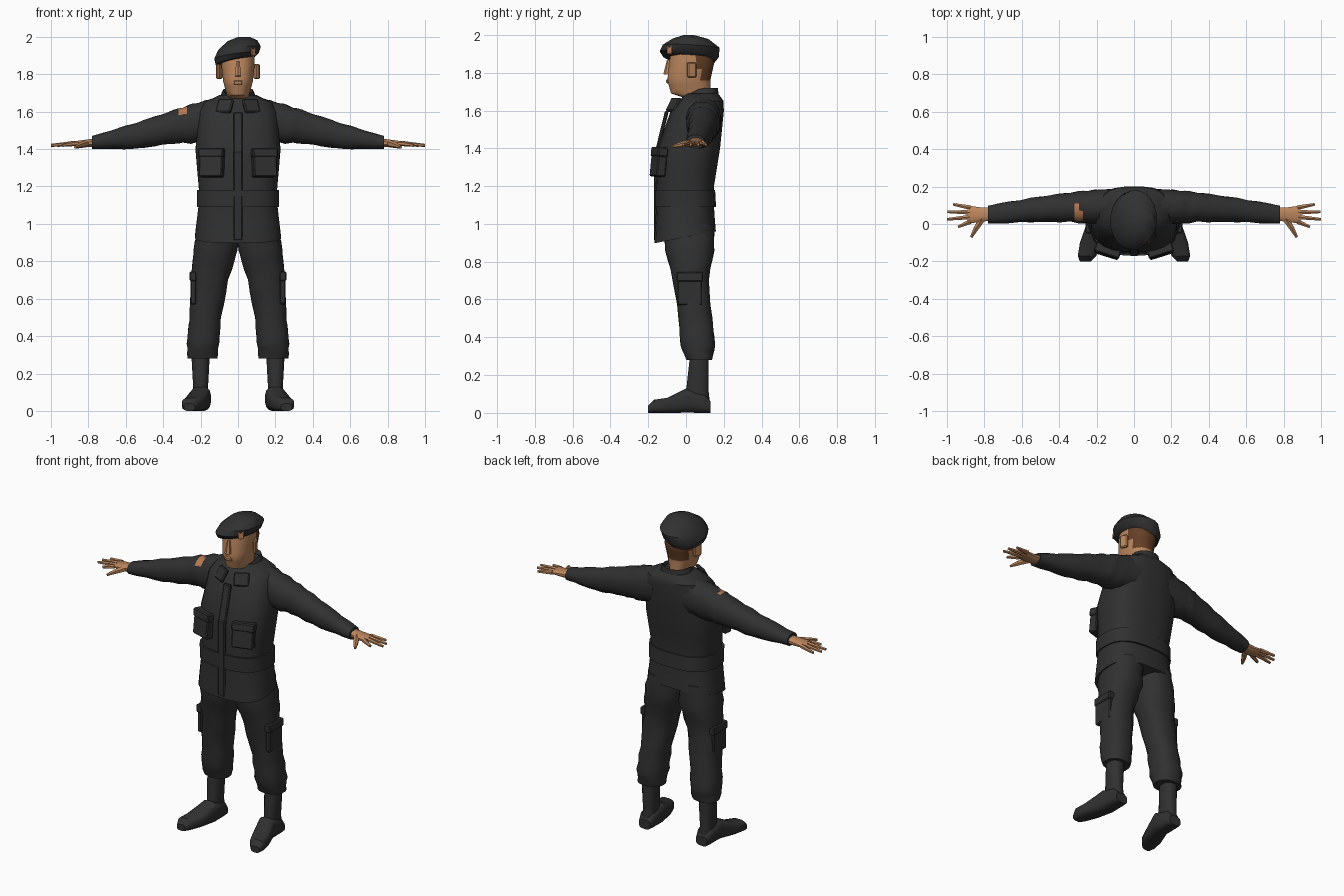
import bpy, bmesh, math
from mathutils import Vector, Matrix

if "Cube" in bpy.data.objects:
    bpy.data.objects.remove(bpy.data.objects["Cube"], do_unlink=True)


def material(name, red, green, blue):
    result = bpy.data.materials.new(name)
    result.use_nodes = True
    result.diffuse_color = (red, green, blue, 1)
    shader = result.node_tree.nodes["Principled BSDF"]
    shader.inputs["Base Color"].default_value = result.diffuse_color
    shader.inputs["Roughness"].default_value = .9
    return result


CLOTH = material("charcoal cloth", .03, .03, .03)
LEATHER = material("black leather", .03, .03, .03)
SHIRT = material("dark undershirt", .02, .02, .03)
SKIN = material("tan skin", .5, .24, .11)
HAIR = material("brown hair", .13, .05, .02)
COPPER = material("copper badge", .48, .2, .09)
parts = []


def finish(name, mesh_builder, *materials):
    bmesh.ops.recalc_face_normals(mesh_builder, faces=mesh_builder.faces)
    mesh = bpy.data.meshes.new(name)
    mesh_builder.to_mesh(mesh)
    mesh_builder.free()
    part = bpy.data.objects.new(name, mesh)
    bpy.context.collection.objects.link(part)
    for item in materials:
        mesh.materials.append(item)
    parts.append(part)
    return part


def subdivide(sections, steps):
    """Insert evenly blended sections between the given ones."""
    sections = [Vector(section) for section in sections]
    rows = [low.lerp(high, step / steps)
            for low, high in zip(sections, sections[1:]) for step in range(steps)]
    return rows + [sections[-1]]


def squash(value, power):
    return math.copysign(abs(value) ** power, value)


def loft(name, materials, axis, sections, sides=16, power=.85, side=1,
         steps=1, folds=0, move=None, caps=True):
    """Skin rounded sections: position, half width (or low, high), then low, high."""
    builder = bmesh.new()
    loops = []
    for row in subdivide(sections, steps):
        position, *bounds = row
        if len(bounds) < 4:
            bounds.insert(0, -bounds[0])
        a_low, a_high, b_low, b_high = bounds
        loop = []
        for index in range(sides):
            angle = math.tau * (index + .5) / sides
            swell = 1 + folds * math.sin(70 * position + 2 * angle)
            across = squash(math.cos(angle), power) * swell
            along = squash(math.sin(angle), power) * swell
            a = (a_low + a_high + (a_high - a_low) * across) / 2
            b = (b_low + b_high + (b_high - b_low) * along) / 2
            point = Vector({"x": (position, a, b), "y": (a, position, b),
                            "z": (a, b, position)}[axis])
            if move:
                point += Vector(move(point))
            point.x *= side
            loop.append(builder.verts.new(point))
        loops.append(loop)
    for lower, upper in zip(loops, loops[1:]):
        for index in range(sides):
            following = (index + 1) % sides
            builder.faces.new((lower[index], lower[following],
                               upper[following], upper[index]))
    if caps:
        builder.faces.new(loops[0])
        builder.faces.new(loops[-1])
    return finish(name, builder, *materials)


def tube(name, mat, start, end, start_radius, end_radius):
    start, end = Vector(start), Vector(end)
    span = end - start
    turn = span.to_track_quat("Z", "Y").to_matrix().to_4x4()
    builder = bmesh.new()
    bmesh.ops.create_cone(builder, cap_ends=True, segments=6, radius1=start_radius,
                          radius2=end_radius, depth=span.length,
                          matrix=Matrix.Translation((start + end) / 2) @ turn)
    return finish(name, builder, mat)


def box(name, mat, centre, size, turn=0, lean=0, bevel=.006):
    builder = bmesh.new()
    placement = (Matrix.Translation(centre) @ Matrix.Rotation(turn, 4, "Z")
                 @ Matrix.Rotation(lean, 4, "X") @ Matrix.Diagonal((*size, 1)))
    bmesh.ops.create_cube(builder, size=1, matrix=placement)
    bmesh.ops.bevel(builder, geom=builder.edges[:], offset=bevel,
                    segments=1, affect="EDGES")
    return finish(name, builder, mat)


def recolour(part, rule):
    for face in part.data.polygons:
        face.material_index = int(rule(face.center))


# Jacket with a hem that dips at the front, and its waistband
loft("jacket", [CLOTH], "z", [
    (.93, .23, -.17, .16), (1.1, .21, -.16, .15), (1.2, .21, -.16, .15),
    (1.4, .23, -.15, .18), (1.6, .21, -.08, .2), (1.65, .18, -.04, .2),
    (1.69, .1, 0, .17)], sides=24, power=.75, steps=2, folds=.01,
    move=lambda p: (0, 0, max(0, 1.05 - p.z) * p.y * 1.6))
loft("waistband", [CLOTH], "z", [(1.09, .22, -.17, .16), (1.18, .22, -.17, .155)],
     sides=24, power=.75)
box("front_placket", CLOTH, (0, -.16, 1.15), (.05, .02, .48))
box("upper_placket", CLOTH, (0, -.13, 1.48), (.05, .02, .24), lean=-.24)

# Collar and undershirt, both lower at the front
loft("collar", [CLOTH], "z", [
    (1.63, .12, -.03, .18), (1.72, .08, 0, .17), (1.7, .07, .02, .15)],
    caps=False, move=lambda p: (0, 0, min(0, p.y - .08) * .5))
loft("undershirt", [SHIRT], "z", [(1.56, .08, -.06, .15), (1.66, .06, -.02, .14)],
     move=lambda p: (0, 0, (p.y - .06) * .3))

# Head and neck, with hair on the back
head = loft("head", [SKIN, HAIR], "z", [
    (1.6, .07, -.01, .14), (1.67, .06, -.02, .13), (1.69, .06, -.08, .13),
    (1.76, .08, -.1, .13), (1.85, .09, -.09, .15), (1.93, .09, -.08, .13)],
    sides=20, steps=3)
recolour(head, lambda c: c.y > .065 and c.z > 1.765)
tube("nose", SKIN, (0, -.1, 1.79), (0, -.09, 1.87), .02, .01)
box("lips", SKIN, (0, -.09, 1.755), (.05, .03, .025))

# Beret slumping toward the right and back
loft("beret", [CLOTH], "z", [
    (1.87, .1, -.12, .15), (1.9, .12, -.14, .175), (1.94, .115, -.125, .18),
    (1.98, .08, -.07, .12), (2, .03, -.01, .04)], sides=20, power=1,
    move=lambda p: ((p.z - 1.92) * .4, 0, (2 - p.z) * (1.4 * p.x - .9 * p.y)))
box("beret_badge", COPPER, (.08, -.085, 1.925), (.034, .009, .055),
    turn=.85, lean=-.15, bevel=.002)

for side, word in ((1, "left_"), (-1, "right_")):
    box(word + "ear", SKIN, (side * .1, .03, 1.815), (.02, .05, .08), turn=side * .4)
    box(word + "lapel", CLOTH, (side * .07, -.065, 1.63), (.09, .02, .08),
        turn=side * .5, lean=-.5)

    # Chest pockets with flaps
    box(word + "chest_pocket", CLOTH, (side * .14, -.145, 1.32), (.13, .05, .14),
        turn=side * .3, lean=-.1)
    box(word + "chest_flap", CLOTH, (side * .14, -.14, 1.38), (.14, .055, .05),
        turn=side * .3, lean=-.1)

    # Creased sleeve, with a patch on the right shoulder only
    sleeve = loft(word + "sleeve", [CLOTH, COPPER], "x", [
        (.1, .01, .19, 1.45, 1.68), (.25, 0, .18, 1.43, 1.64),
        (.34, .01, .17, 1.43, 1.61), (.55, .01, .14, 1.4, 1.54),
        (.78, 0, .1, 1.4, 1.47)], power=.9, side=side, steps=4, folds=.04)
    if side < 0:
        recolour(sleeve, lambda c: abs(c.x + .3) < .02 and c.z > 1.575 and c.y < .09)

    # Hand with fanned fingers and thumb
    loft(word + "palm", [SKIN], "x", [
        (.75, .02, .09, 1.41, 1.46), (.82, .01, .09, 1.41, 1.45),
        (.89, 0, .1, 1.42, 1.44)], sides=12, side=side)
    for index, finger in enumerate(("index", "middle", "ring", "little")):
        spread = index - 1.5
        tube(word + finger + "_finger", SKIN,
             (side * .875, .05 + spread * .025, 1.43),
             (side * (1 - .015 * (spread - .5 * (index < 1)) ** 2 * (index != 1)),
              .045 + spread * .04, 1.42), .014, .008)
    knuckle = (side * .845, -.025, 1.42)
    tube(word + "thumb_base", SKIN, (side * .81, .03, 1.43), knuckle, .02, .015)
    tube(word + "thumb", SKIN, knuckle, (side * .87, -.07, 1.41), .015, .008)

    # Trouser leg bloused over the boot, with a thigh pocket
    loft(word + "trouser_leg", [CLOTH], "z", [
        (.28, .11, .27, 0, .14), (.36, .1, .275, -.03, .155), (.5, .09, .26, -.04, .14),
        (.7, .05, .25, -.07, .12), (.86, 0, .24, -.11, .15), (1, 0, .21, -.13, .15)],
        side=side, steps=3, folds=.03)
    box(word + "thigh_pocket", CLOTH, (side * .24, .02, .65), (.03, .13, .16))
    box(word + "thigh_flap", CLOTH, (side * .24, .02, .72), (.04, .14, .05))

    # Boot with the toe turned outward
    def stance(p):
        return (.2 - .3 * min(p.y, 0), 0, 0)

    loft(word + "boot_shaft", [LEATHER], "z", [
        (.03, .04, 0, .13), (.12, .04, 0, .12), (.3, .05, .02, .12)],
        side=side, move=stance)
    loft(word + "boot_foot", [LEATHER], "y", [
        (.13, .04, 0, .06), (.1, .05, 0, .1), (0, .055, 0, .13), (-.1, .06, 0, .08),
        (-.17, .05, 0, .07), (-.2, .03, 0, .04)], power=.65, side=side, move=stance)

# Smooth shading with crisp folds
bpy.ops.object.select_all(action="DESELECT")
for part in parts:
    part.select_set(True)
bpy.context.view_layer.objects.active = parts[0]
bpy.ops.object.shade_smooth_by_angle(angle=math.radians(35))
